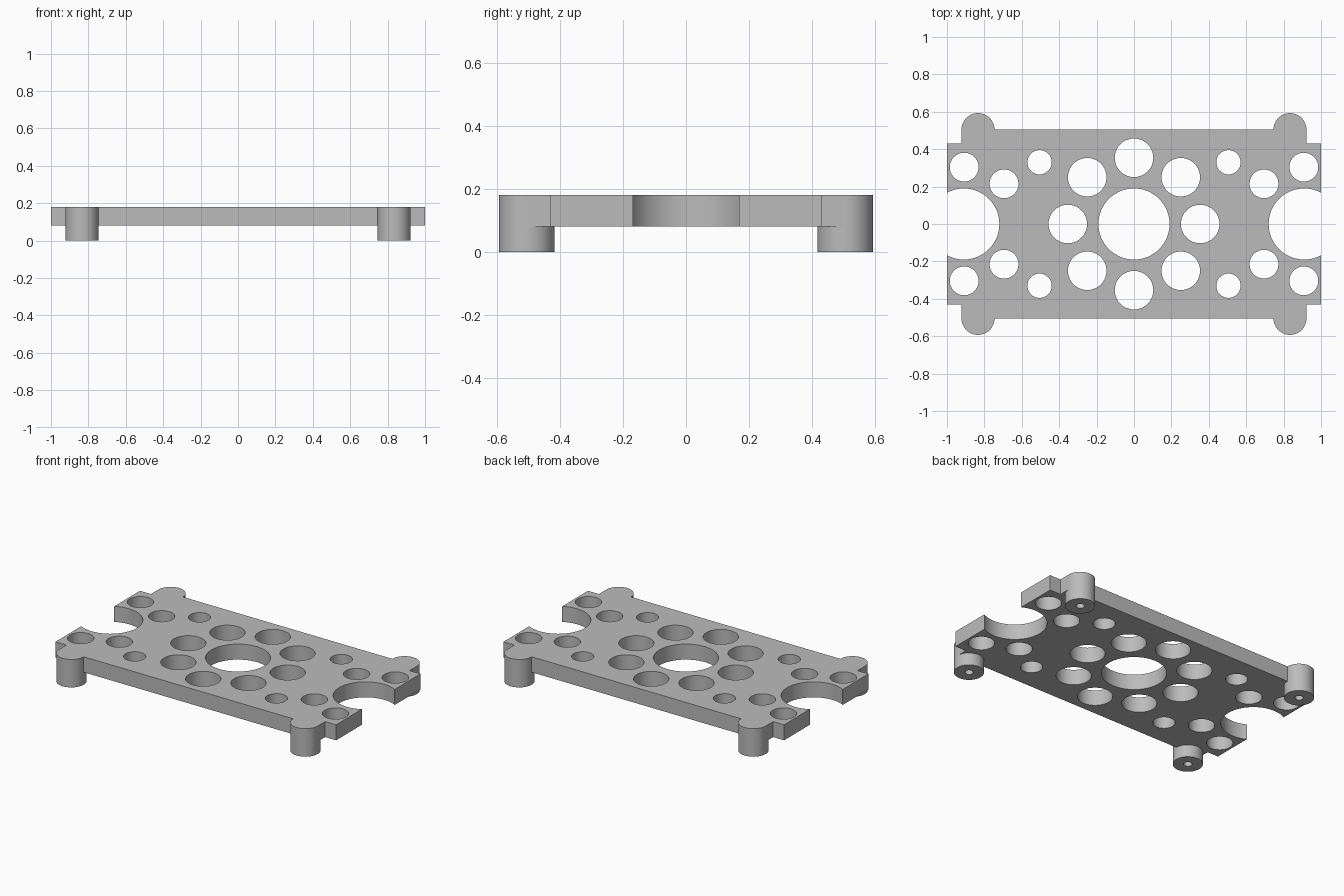
import bpy, bmesh
from math import sin, cos, pi, radians

cube = bpy.data.objects.get("Cube")
if cube:
    bpy.data.objects.remove(cube, do_unlink=True)

BOTTOM, TOP = 0.08, 0.18           # plate underside and top
LEG_X, LEG_Y, LEG_R = 0.834, 0.505, 0.088
STEPS = 64

grey = bpy.data.materials.new("metal grey")
grey.use_nodes = True
GREY = (0.5, 0.5, 0.5, 1)
grey.diffuse_color = GREY
grey.node_tree.nodes["Principled BSDF"].inputs["Base Color"].default_value = GREY


def circle(x, y, r, n=STEPS):
    return [(x + r * cos(2 * pi * i / n), y + r * sin(2 * pi * i / n)) for i in range(n)]


def prisms(name, outlines, z0, z1):
    """One object made of upright prisms, one per outline."""
    bm = bmesh.new()
    for pts in outlines:
        face = bm.faces.new([bm.verts.new((x, y, z0)) for x, y in pts])
        ext = bmesh.ops.extrude_face_region(bm, geom=[face])
        verts = [v for v in ext["geom"] if isinstance(v, bmesh.types.BMVert)]
        bmesh.ops.translate(bm, verts=verts, vec=(0, 0, z1 - z0))
    bmesh.ops.recalc_face_normals(bm, faces=bm.faces)
    mesh = bpy.data.meshes.new(name)
    bm.to_mesh(mesh)
    bm.free()
    mesh.materials.append(grey)
    obj = bpy.data.objects.new(name, mesh)
    bpy.context.collection.objects.link(obj)
    return obj


def select(obj):
    bpy.ops.object.select_all(action="DESELECT")
    obj.select_set(True)
    bpy.context.view_layer.objects.active = obj


def cut(obj, cutter):
    mod = obj.modifiers.new("holes", "BOOLEAN")
    mod.operation = "DIFFERENCE"
    mod.solver = "EXACT"
    mod.object = cutter
    select(obj)
    bpy.ops.object.modifier_apply(modifier=mod.name)


def mirrored(x, y):
    return sorted({(sx * x, sy * y) for sx in (1, -1) for sy in (1, -1)})


# Plate outline: notched corner with a rounded lug, mirrored to four corners
half = STEPS // 2
corner = [(1.0, 0.43), (LEG_X + LEG_R, 0.43)]
corner += circle(LEG_X, LEG_Y, LEG_R)[:half + 1]
left_back = [(-x, y) for x, y in reversed(corner)]
outline = corner + left_back
outline += [(-x, -y) for x, y in outline]
plate = prisms("plate", [outline], BOTTOM, TOP)

# Through holes: x, y, radius, repeated in every quadrant
HOLES = [
    (0, 0, 0.19), (0.91, 0, 0.19),
    (0, 0.354, 0.103), (0.354, 0, 0.103), (0.25, 0.25, 0.103),
    (0.505, 0.33, 0.065), (0.695, 0.215, 0.077), (0.908, 0.304, 0.077),
]
rings = [circle(px, py, r) for x, y, r in HOLES for px, py in mirrored(x, y)]
hole_cutter = prisms("hole_cutter", rings, BOTTOM - 0.05, TOP + 0.05)
cut(plate, hole_cutter)

# Blind screw holes running up through the legs
leg_spots = mirrored(LEG_X, LEG_Y)
screw_cutter = prisms("screw_cutter", [circle(x, y, 0.025, 32) for x, y in leg_spots],
                      -0.05, 0.13)
cut(plate, screw_cutter)

# Legs under the lugs
parts = [plate]
for x, y in leg_spots:
    name = ("back" if y > 0 else "front") + ("_left" if x > 0 else "_right") + "_leg"
    leg = prisms(name, [circle(x, y, LEG_R)], 0, BOTTOM)
    cut(leg, screw_cutter)
    parts.append(leg)

for helper in (hole_cutter, screw_cutter):
    bpy.data.objects.remove(helper, do_unlink=True)

for part in parts:
    select(part)
    bpy.ops.object.shade_smooth_by_angle(angle=radians(30))
